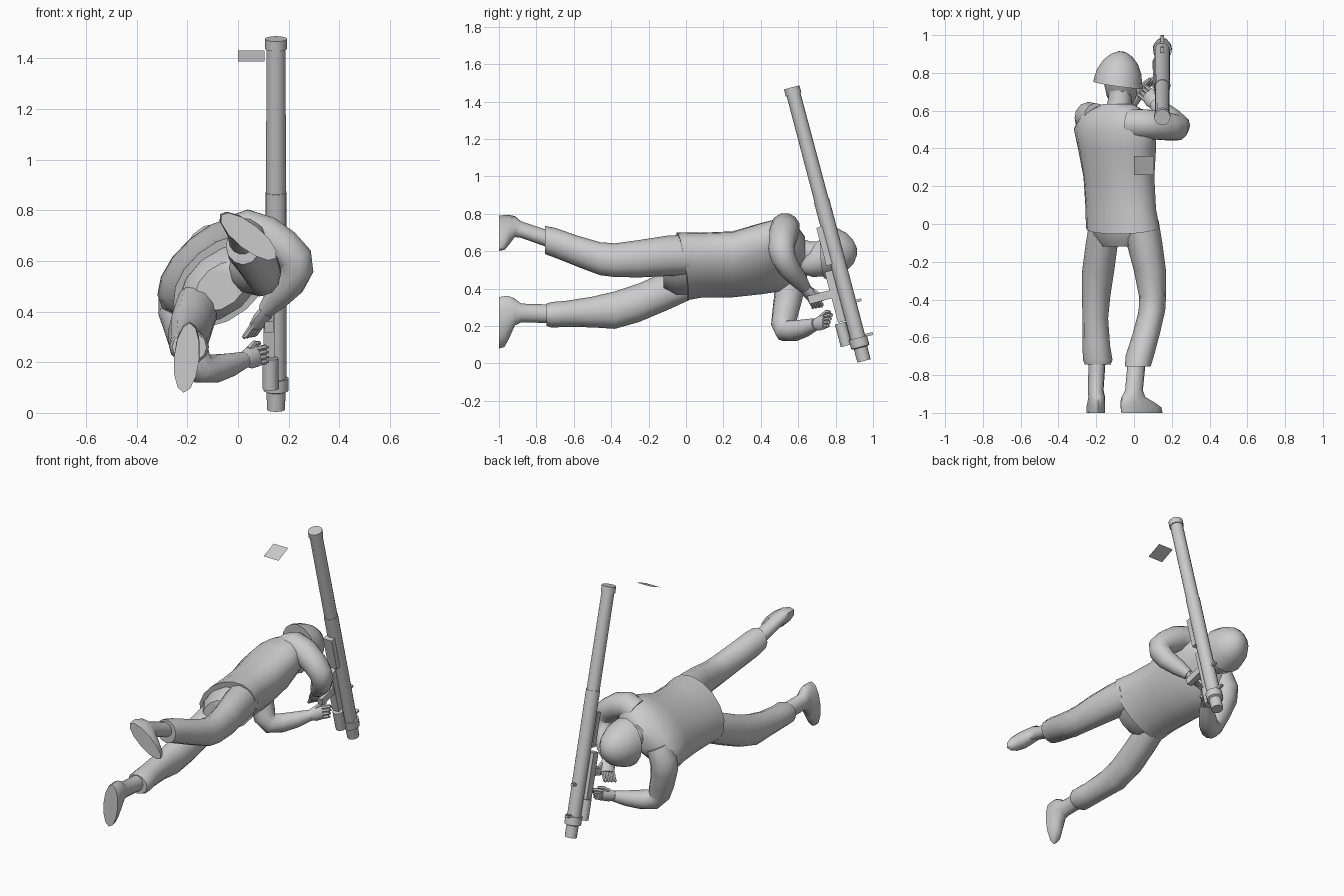
import bpy, bmesh, math
from mathutils import Vector

grey = bpy.data.materials.new("plain grey")
grey.diffuse_color = (0.6, 0.6, 0.6, 1)


def finish(bm, name, angle=45):
    bmesh.ops.recalc_face_normals(bm, faces=bm.faces)
    me = bpy.data.meshes.new(name)
    bm.to_mesh(me)
    bm.free()
    me.materials.append(grey)
    me.shade_smooth()
    me.set_sharp_from_angle(angle=math.radians(angle))
    ob = bpy.data.objects.new(name, me)
    bpy.context.collection.objects.link(ob)
    return ob


def loft(name, secs, ref=(1, 0, 0), axis=None, sides=12, shear=None, angle=45):
    """Skin elliptical sections (x, y, z, radius along ref, other radius)."""
    bm = bmesh.new()
    pts = [Vector(s[:3]) for s in secs]
    rings = []
    for i, s in enumerate(secs):
        if axis:
            t = Vector(axis).normalized()
        else:
            a = (pts[i] - pts[max(i - 1, 0)]).normalized()
            b = (pts[min(i + 1, len(pts) - 1)] - pts[i]).normalized()
            t = (a + b).normalized()
        u = Vector(ref)
        u = (u - t * u.dot(t)).normalized()
        v = t.cross(u)
        ring = []
        for k in range(sides):
            w = 2 * math.pi * k / sides
            o = u * (s[3] * math.cos(w)) + v * (s[-1] * math.sin(w))
            if shear and i == 0:
                o.y += shear[0] * o.x + shear[1] * o.z
            ring.append(bm.verts.new(pts[i] + o))
        rings.append(ring)
    for r, q in zip(rings, rings[1:]):
        for k in range(sides):
            j = (k + 1) % sides
            bm.faces.new((r[k], r[j], q[j], q[k]))
    bm.faces.new(rings[0])
    bm.faces.new(rings[-1])
    return finish(bm, name, angle)


# ---------- launcher frame: s runs rear to front, u is up ----------
S = Vector((0, 0.2557, -0.9668))
U = Vector((0, 0.9668, 0.2557))
O = Vector((0, 0.565, 1.476))


def P(x, s, u):
    return O + S * s + U * u + Vector((x, 0, 0))


def tube(name, x, u, stations, sides=16):
    loft(name, [(*P(x, s, u), r) for s, r in stations], axis=S, sides=sides, angle=35)


def box(name, x0, x1, s0, s1, u0, u1):
    bm = bmesh.new()
    v = [bm.verts.new(P(x, s, u)) for x in (x0, x1) for s in (s0, s1) for u in (u0, u1)]
    for f in ((0, 1, 3, 2), (4, 5, 7, 6), (0, 1, 5, 4), (2, 3, 7, 6), (0, 2, 6, 4), (1, 3, 7, 5)):
        bm.faces.new([v[i] for i in f])
    finish(bm, name, 30)


tube("launch_tube", 0.15, 0, [(0, .043), (.04, .043), (.04, .038), (.626, .039),
                              (.626, .042), (1.39, .041)])
tube("front_collar", 0.15, 0, [(1.385, .05), (1.435, .05), (1.44, .037), (1.513, .036)])
tube("battery_can", 0.128, -.07, [(1.285, .031), (1.41, .031)], 12)
box("grip_stock", .10, .145, 1.0, 1.28, -.082, -.03)
box("pistol_grip", .105, .14, 1.10, 1.145, -.204, -.08)
box("shoulder_rest", .115, .175, .76, .97, -.065, -.03)
box("rear_sight", .14, .16, 1.185, 1.2, .035, .07)
box("front_sight", .14, .16, 1.375, 1.39, .035, .082)

# ---------- floating plate behind the launcher ----------
bm = bmesh.new()
bm.faces.new([bm.verts.new(c) for c in
              ((0, .26, 1.387), (.105, .26, 1.387), (.105, .36, 1.43), (0, .36, 1.43))])
finish(bm, "exhaust_plate")

# ---------- torso, turned about the body axis ----------
TWIST = (math.cos(.7), 0, math.sin(.7))
loft("shirt", [(-.06, -.02, .52, .225, .145), (-.07, .08, .525, .215, .14),
               (-.08, .25, .53, .215, .145), (-.09, .40, .56, .24, .15),
               (-.10, .50, .58, .26, .14), (-.10, .57, .595, .235, .11),
               (-.09, .61, .60, .15, .085), (-.085, .635, .60, .085, .075)],
     ref=TWIST, axis=(0, 1, 0), sides=16, shear=(.1, -.2))
loft("hips", [(-.065, -.12, .50, .12, .08), (-.065, -.05, .51, .19, .12),
              (-.065, .04, .52, .20, .125)], ref=TWIST, axis=(0, 1, 0))

# ---------- head and helmet ----------
loft("neck", [(-.085, .57, .61, .068), (-.075, .66, .59, .062), (-.07, .74, .59, .065)])
loft("head", [(-.065, .615, .52, .03, .025), (-.065, .635, .53, .058, .055),
              (-.065, .68, .55, .08, .088), (-.07, .75, .575, .09, .108),
              (-.07, .82, .59, .085, .1), (-.07, .87, .6, .04, .05)], axis=(0, 1, 0))
loft("helmet", [(-.083, .735, .60, .118, .132), (-.085, .735, .60, .132, .148),
                (-.083, .765, .60, .127, .14), (-.077, .81, .60, .117, .126),
                (-.07, .858, .60, .092, .10), (-.065, .893, .60, .057, .065),
                (-.062, .912, .60, .02, .022)], axis=(.14, 1, .05), sides=16)

# ---------- legs: trousers, ankles and boots ----------
loft("left_trouser", [(-.15, .02, .44, .085, .10), (-.17, -.10, .39, .085, .105),
                      (-.19, -.25, .325, .085, .103), (-.20, -.38, .285, .075, .10),
                      (-.205, -.5, .275, .068, .082), (-.20, -.64, .265, .073, .07),
                      (-.192, -.72, .26, .078, .068), (-.192, -.745, .26, .068, .06)],
     axis=(0, 1, 0))
loft("right_trouser", [(.03, .02, .58, .10, .11), (.055, -.10, .575, .095, .108),
                       (.085, -.25, .56, .085, .10), (.098, -.38, .552, .072, .09),
                       (.095, -.46, .56, .07, .088), (.065, -.58, .60, .072, .083),
                       (.03, -.70, .645, .075, .08), (.02, -.755, .66, .068, .075)],
     axis=(0, 1, 0))


def boot(name, ankle, top, heel, toe):
    """Boot standing on the y = -1 plane; heel and toe are (x, z)."""
    h, t = Vector((heel[0], 0, heel[1])), Vector((toe[0], 0, toe[1]))
    d = (t - h).normalized()
    L = (t - h).length

    def sec(y, a, b, w):
        c = h + d * L * (a + b) / 2
        return (c.x, y, c.z, L * (b - a) / 2, w)
    loft(name, [(*ankle, .05, .045), (*top, .05, .042), sec(-.915, .05, .56, .044),
                sec(-.945, 0, .80, .047), sec(-.97, 0, .97, .05), sec(-1, .02, 1, .05)],
         ref=d, axis=(0, 1, 0))


boot("left_boot", (-.195, -.72, .265), (-.203, -.88, .27), (-.19, .36), (-.215, .08))
boot("right_boot", (.015, -.72, .66), (.0, -.88, .715), (-.07, .785), (.15, .61))

# ---------- arms ----------
loft("left_arm", [(-.20, .57, .54, .07), (-.235, .565, .47, .082), (-.235, .555, .40, .08),
                  (-.205, .535, .29, .072), (-.175, .522, .215, .068), (-.145, .535, .175, .062),
                  (-.09, .58, .175, .057), (-.03, .64, .19, .047), (.025, .695, .21, .033)],
     ref=(0, 1, .3))
loft("right_arm", [(-.02, .53, .70, .08), (.04, .53, .725, .08), (.11, .525, .70, .08),
                   (.18, .515, .655, .074), (.225, .51, .61, .07), (.232, .52, .565, .066),
                   (.205, .55, .51, .06), (.155, .595, .455, .05), (.11, .635, .405, .033)],
     ref=(0, 1, .3))


# ---------- hands: palm, curled fingers and thumb ----------
def hand(side, wrist, palm, tip, spread):
    w, p, t, s = map(Vector, (wrist, palm, tip, spread))
    s.normalize()
    loft(side + "_palm", [(*w, .03, .024), (*w.lerp(p, .45), .043, .026),
                          (*p, .042, .022)], ref=s, sides=8)
    for i in range(4):
        a = p + s * (i - 1.5) * .02
        b = a.lerp(t + s * (i - 1.5) * .02, .55) + (p - w) * .2
        loft(f"{side}_finger_{i + 1}", [(*(a + (w - p) * .15), .012), (*b, .011),
                                        (*(t + s * (i - 1.5) * .02), .007)], sides=6)
    a = w.lerp(p, .4) + s * .035
    loft(side + "_thumb", [(*a, .014), (*(a + (p - w) * .4 + s * .02), .012),
                           (*(a + (p - w) * .8 + s * .015), .008)], sides=6)


hand("left", (.02, .69, .21), (.075, .745, .225), (.12, .765, .23), (0, .3, 1))
hand("right", (.112, .633, .408), (.075, .685, .345), (.04, .70, .30), (.5, .6, .1))
